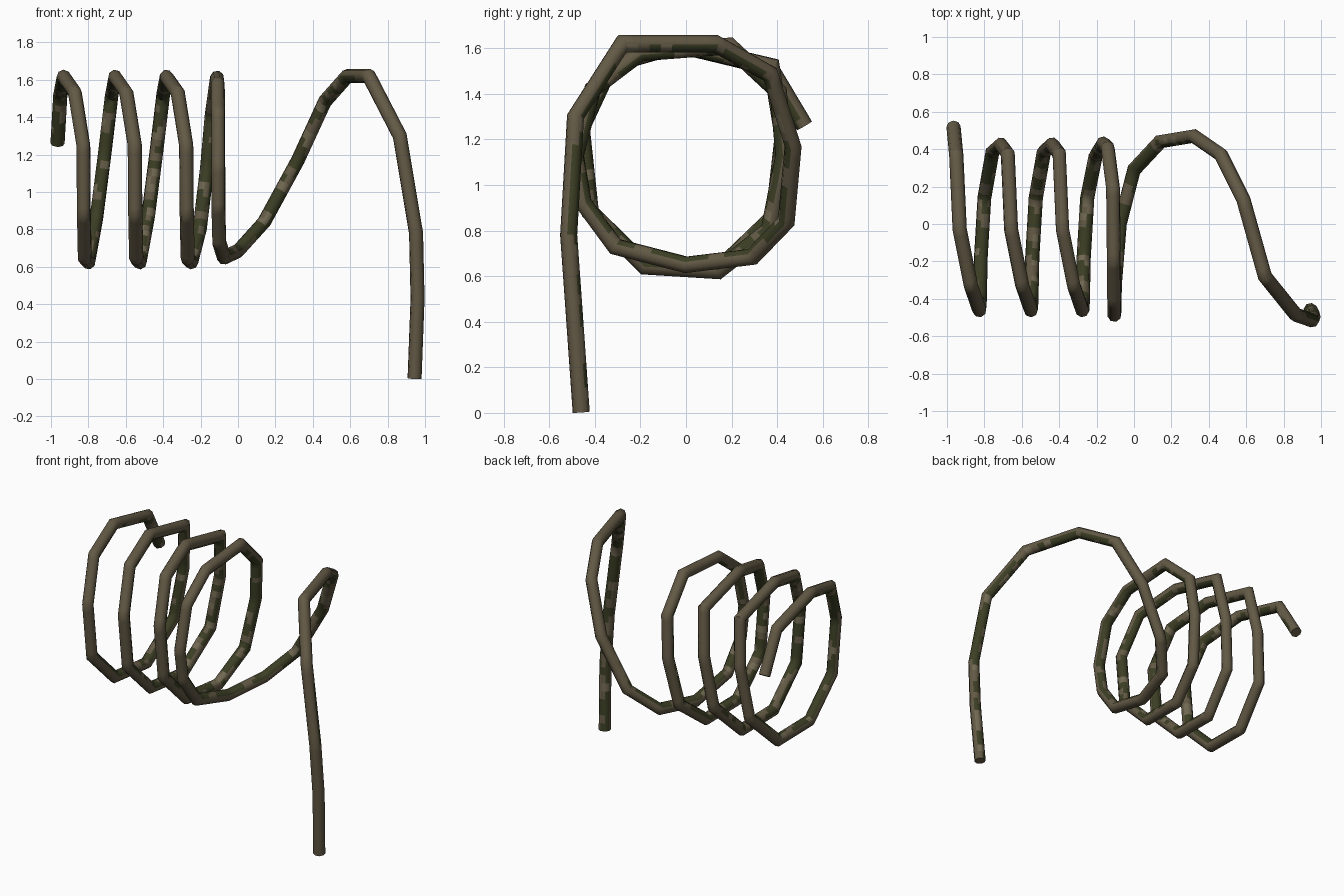
import bpy, bmesh, math
from mathutils import Vector, noise

if "Cube" in bpy.data.objects:
    bpy.data.objects.remove(bpy.data.objects["Cube"])

RADIUS, SIDES, PIECES = 0.038, 8, 8


def material(name, rgb):
    m = bpy.data.materials.new(name)
    m.diffuse_color = (*rgb, 1)
    m.use_nodes = True
    m.node_tree.nodes["Principled BSDF"].inputs["Base Color"].default_value = m.diffuse_color
    return m


brown = material("bark brown", (0.125, 0.101, 0.060))
green = material("moss green", (0.045, 0.049, 0.018))
tan = material("worn tan", (0.165, 0.140, 0.085))

# One coil turn: x offset, y, z
turn = [(0.0, -0.03, 1.615), (0.06, -0.33, 1.53), (0.105, -0.46, 1.25),
        (0.108, -0.42, 0.88), (0.113, -0.18, 0.645), (0.132, 0.14, 0.625),
        (0.175, 0.385, 0.86), (0.22, 0.425, 1.21), (0.257, 0.375, 1.52)]
path = [(-0.965, 0.52, 1.26), (-0.95, 0.365, 1.52)]
for k in range(3):
    path += [(-0.932 + 0.275 * k + x, y, z) for x, y, z in turn]

# Last turn replaces the end of the third one, then the tail climbs over to the leg
path[-3:] = [(-0.205, 0.365, 0.80), (-0.165, 0.43, 1.13), (-0.14, 0.405, 1.41)]
path += [(-0.112, 0.19, 1.61), (-0.108, -0.20, 1.58), (-0.106, -0.41, 1.42),
         (-0.105, -0.485, 1.13), (-0.105, -0.45, 0.92), (-0.10, -0.31, 0.73),
         (-0.075, 0.0, 0.65), (0.0, 0.29, 0.685), (0.14, 0.44, 0.84),
         (0.32, 0.47, 1.17), (0.465, 0.37, 1.485), (0.585, 0.13, 1.62),
         (0.70, -0.28, 1.62), (0.865, -0.485, 1.30), (0.952, -0.515, 0.78),
         (0.96, -0.49, 0.43), (0.944, -0.46, 0.003)]
path = [Vector(p) for p in path]

# Sweep a round profile with mitred bends
dirs = [(b - a).normalized() for a, b in zip(path, path[1:])]
side = dirs[0].orthogonal().normalized()
up = dirs[0].cross(side)
angles = [2 * math.pi * i / SIDES for i in range(SIDES)]
ring = [path[0] + RADIUS * (side * math.cos(a) + up * math.sin(a)) for a in angles]
rings = [ring]
for i, d in enumerate(dirs):
    end = path[i + 1]
    n = (d + dirs[i + 1]).normalized() if i + 1 < len(dirs) else d
    nxt = [p + d * ((end - p).dot(n) / d.dot(n)) for p in ring]
    for j in range(1, PIECES + 1):
        rings.append([p.lerp(q, j / PIECES) for p, q in zip(ring, nxt)])
    ring = nxt

bm = bmesh.new()
loops = [[bm.verts.new(p) for p in r] for r in rings]
for a, b in zip(loops, loops[1:]):
    for i in range(SIDES):
        j = (i + 1) % SIDES
        bm.faces.new((a[i], a[j], b[j], b[i]))
bm.faces.new(loops[0][::-1])
bm.faces.new(loops[-1])
bmesh.ops.recalc_face_normals(bm, faces=bm.faces)

# Mossy patches, with a few worn spots, on the faces turned toward the coil axis
for f in bm.faces:
    c = f.calc_center_median()
    inward = Vector((0, -c.y, 1.13 - c.z)).normalized()
    patch = noise.noise(c * 14)
    if f.normal.dot(inward) > 0.2 and patch > -0.15:
        f.material_index = 1
    elif f.normal.dot(inward) > 0.2 and patch < -0.35:
        f.material_index = 2

mesh = bpy.data.meshes.new("coiled_vine")
bm.to_mesh(mesh)
bm.free()
for m in (brown, green, tan):
    mesh.materials.append(m)
vine = bpy.data.objects.new("coiled_vine", mesh)
bpy.context.collection.objects.link(vine)
bpy.context.view_layer.objects.active = vine
vine.select_set(True)
bpy.ops.object.shade_smooth_by_angle(angle=math.radians(50))
